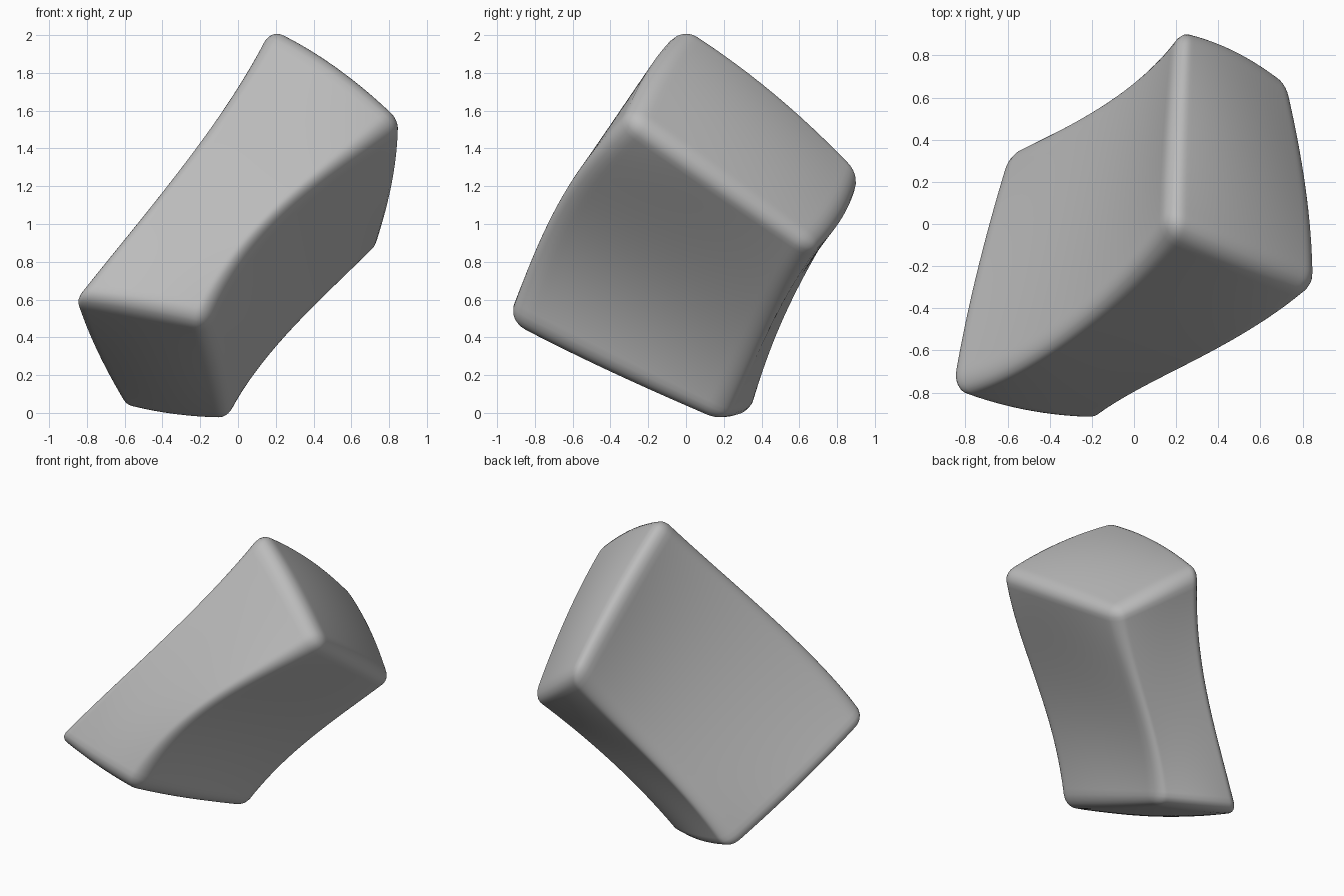
import bpy, bmesh
from mathutils import Vector

cube = bpy.data.objects.get("Cube")
if cube:
    bpy.data.objects.remove(cube, do_unlink=True)

# Four points along each long edge, lower end to upper, keyed by side (u, v)
RAILS = {
    (-1, -1): ((-0.89, -0.79, 0.6), (-0.53, -0.65, 1.05), (-0.15, -0.36, 1.55), (0.17, 0.0, 2.07)),
    (1, -1): ((-0.17, -0.94, 0.47), (0.13, -0.76, 0.95), (0.5, -0.57, 1.28), (0.88, -0.3, 1.56)),
    (-1, 1): ((-0.61, 0.34, 0.02), (-0.32, 0.49, 0.43), (-0.03, 0.68, 0.82), (0.22, 0.94, 1.28)),
    (1, 1): ((-0.05, 0.18, -0.05), (0.18, 0.36, 0.29), (0.46, 0.51, 0.59), (0.74, 0.68, 0.87)),
}
STOPS = (-1, -1 / 3, 1 / 3, 1)
ROUND = Vector((0.2, 0.16, 0.09))   # edge softness across, deep, along


def soften(p):
    """Move a point of the unit cube onto a cube with rounded edges."""
    inner = Vector(max(-1 + r, min(1 - r, c)) for c, r in zip(p, ROUND))
    d = Vector((c - i) / r for c, i, r in zip(p, inner, ROUND))
    d.normalize()
    return inner + Vector(a * r for a, r in zip(d, ROUND))


def along(points, t):
    """Smooth curve through the four points of a rail."""
    out = Vector()
    for i, p in enumerate(points):
        w = 1.0
        for j, s in enumerate(STOPS):
            if j != i:
                w *= (t - s) / (STOPS[i] - s)
        out += Vector(p) * w
    return out


def bend(p):
    """Place a cube point between the four curved long edges."""
    u, v, t = p
    flat_u, flat_v = 1 - u * u, 1 - v * v
    # Gently domed ends, the upper one fuller, and sides that swell near the ends
    rim = 0.02 if t > 0 else 0.0
    swell = 0.07 * t * t
    q = t + t * (0.04 * flat_u * flat_v + rim * (flat_u + flat_v))
    u += swell * u * flat_v
    v += swell * v * flat_u
    out = Vector()
    for (su, sv), points in RAILS.items():
        out += along(points, q) * (1 + su * u) * (1 + sv * v) / 4
    return out


# Stone block
bm = bmesh.new()
bmesh.ops.create_cube(bm, size=2)
bmesh.ops.subdivide_edges(bm, edges=bm.edges[:], cuts=47, use_grid_fill=True)
for vert in bm.verts:
    vert.co = bend(soften(vert.co))
bmesh.ops.recalc_face_normals(bm, faces=bm.faces[:])
mesh = bpy.data.meshes.new("stone_block")
bm.to_mesh(mesh)
bm.free()
stone = bpy.data.objects.new("stone_block", mesh)
bpy.context.collection.objects.link(stone)
for f in mesh.polygons:
    f.use_smooth = True

# Plain grey stone
grey = bpy.data.materials.new("stone_grey")
grey.use_nodes = True
colour = (0.5, 0.5, 0.5, 1)
grey.diffuse_color = colour
grey.node_tree.nodes["Principled BSDF"].inputs["Base Color"].default_value = colour
mesh.materials.append(grey)
